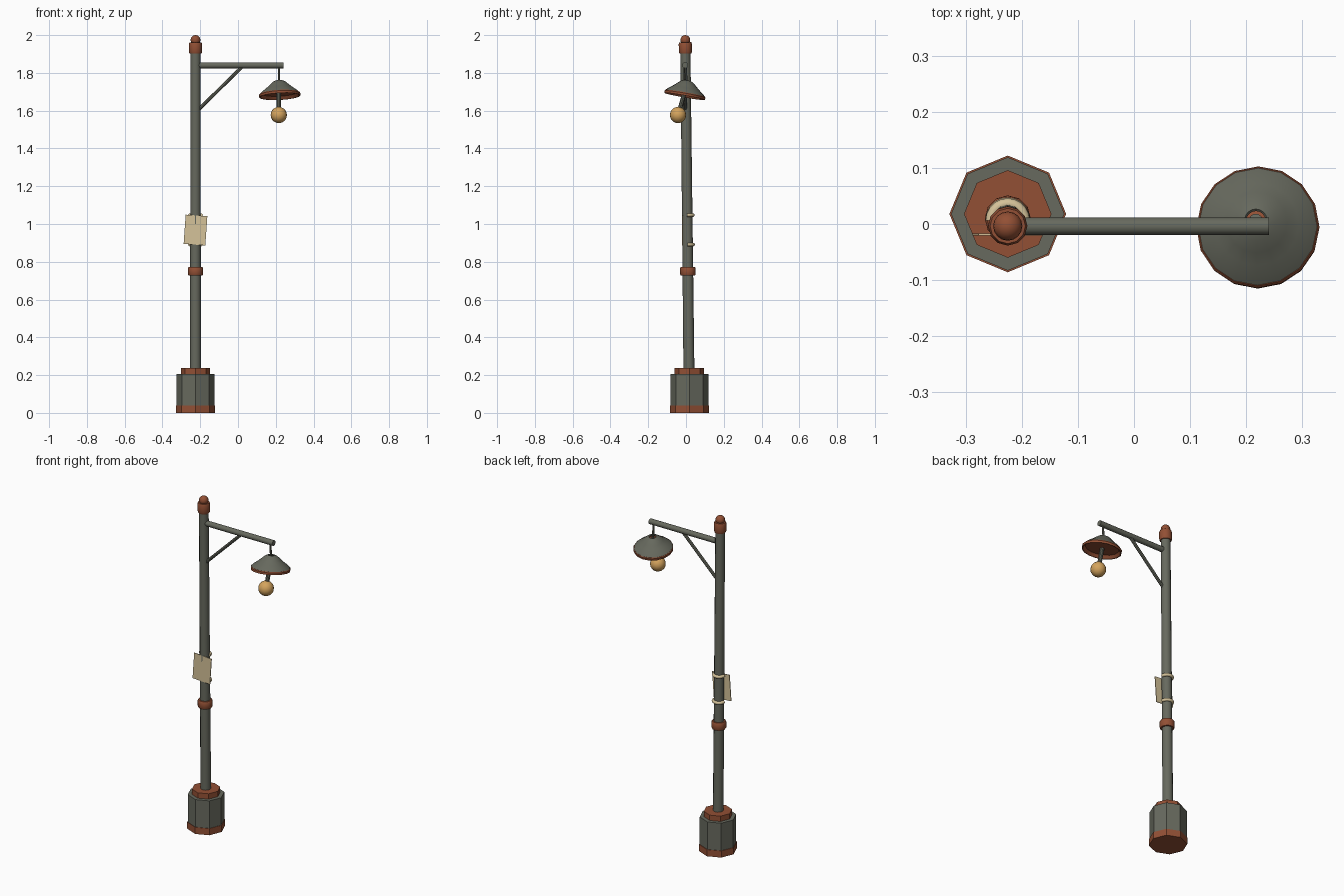
import bpy, bmesh, math
from mathutils import Vector, Matrix

if "Cube" in bpy.data.objects:
    bpy.data.objects.remove(bpy.data.objects["Cube"])


def material(name, rgb):
    m = bpy.data.materials.new(name)
    m.diffuse_color = (*rgb, 1)
    m.use_nodes = True
    m.node_tree.nodes["Principled BSDF"].inputs["Base Color"].default_value = m.diffuse_color
    return m


IRON = material("iron", (0.135, 0.142, 0.112))
RUST = material("rust", (0.29, 0.08, 0.035))
CREAM = material("cream", (0.66, 0.54, 0.32))
GLOW = material("glow", (0.66, 0.37, 0.11))


def make(name, bm, mat, smooth=True, angle=35):
    bmesh.ops.recalc_face_normals(bm, faces=bm.faces)
    me = bpy.data.meshes.new(name)
    bm.to_mesh(me)
    bm.free()
    me.materials.append(mat)
    ob = bpy.data.objects.new(name, me)
    bpy.context.collection.objects.link(ob)
    if smooth:
        bpy.ops.object.select_all(action='DESELECT')
        ob.select_set(True)
        bpy.context.view_layer.objects.active = ob
        bpy.ops.object.shade_smooth_by_angle(angle=math.radians(angle))
    return ob


def lathe(name, profile, sides, mat, matrix, smooth=True, closed=False):
    """Spin an (r, z) profile; open profiles get end caps."""
    bm = bmesh.new()
    rings = [[bm.verts.new((r * math.cos(2 * math.pi * i / sides),
                            r * math.sin(2 * math.pi * i / sides), z))
              for i in range(sides)] for r, z in profile]
    pairs = list(zip(rings, rings[1:]))
    if closed:
        pairs.append((rings[-1], rings[0]))
    for a, b in pairs:
        for i in range(sides):
            j = (i + 1) % sides
            bm.faces.new((a[i], a[j], b[j], b[i]))
    if not closed:
        bm.faces.new(rings[0])
        bm.faces.new(rings[-1])
    bm.transform(matrix)
    return make(name, bm, mat, smooth)


def rod(name, a, b, r1, r2, sides, mat):
    a, b = Vector(a), Vector(b)
    d = b - a
    rot = d.to_track_quat('Z', 'Y').to_matrix().to_4x4()
    return lathe(name, [(r1, 0), (r2, d.length)], sides, mat,
                 Matrix.Translation(a) @ rot)


def ball(name, c, r, mat):
    bm = bmesh.new()
    bmesh.ops.create_uvsphere(bm, u_segments=16, v_segments=10, radius=r)
    bm.transform(Matrix.Translation(c))
    return make(name, bm, mat)


PX = -0.225


def pole_at(z):
    return Vector((PX, 0.018 - 0.011 * z, z))


# octagonal plinth
base = Matrix.Translation((PX, 0.018, 0))
lathe("plinth_foot", [(0.104, 0), (0.104, 0.04)], 8, RUST, base, False)
lathe("plinth_body", [(0.101, 0.04), (0.101, 0.205)], 8, IRON, base, False)
lathe("plinth_cap", [(0.078, 0.205), (0.078, 0.237)], 8, RUST, base, False)

# leaning pole with collar and top cap
rod("pole", pole_at(0.2), pole_at(1.93), 0.029, 0.0265, 12, IRON)
lean = Matrix.Rotation(0.011, 4, 'X')
for name, z, r, h in (("collar", 0.75, 0.041, 0.023), ("pole_cap", 1.932, 0.035, 0.03)):
    prof = [(r * 0.9, -h), (r, -h * 0.7), (r, h * 0.7), (r * 0.9, h)]
    lathe(name, prof, 12, RUST, Matrix.Translation(pole_at(z)) @ lean)
ball("finial", pole_at(1.974), 0.026, RUST)

# arm, brace and hanger
AY = -0.004
rod("arm", (PX, AY, 1.84), (0.241, AY, 1.84), 0.016, 0.016, 12, IRON)
rod("brace", (-0.215, AY, 1.60), (0.025, AY, 1.835), 0.009, 0.009, 8, IRON)
rod("hanger", (0.217, AY, 1.84), (0.217, 0.004, 1.745), 0.006, 0.006, 8, IRON)

# tilted lamp shade with rust rim and lining
apex = Vector((0.217, 0.007, 1.759))
tilt = (Matrix.Translation(apex) @ Matrix.Rotation(math.radians(-3), 4, 'Y')
        @ Matrix.Rotation(math.radians(-10), 4, 'X'))
dome = [(0.02, 0), (0.036, -0.008), (0.055, -0.025), (0.075, -0.042),
        (0.093, -0.055), (0.108, -0.070)]
lathe("shade", dome + [(r - 0.003, z - 0.004) for r, z in reversed(dome)],
      16, IRON, tilt, closed=True)
lathe("shade_lining", [(0.107, -0.068), (0.110, -0.073), (0.109, -0.085), (0.104, -0.085),
                       (0.090, -0.066), (0.070, -0.046), (0.02, -0.02)], 16, RUST, tilt)

# bulb on its stem
bulb = Vector((0.216, -0.042, 1.577))
rod("bulb_stem", apex - Vector((0, 0, 0.01)), bulb + Vector((0, 0.006, 0.02)),
    0.012, 0.012, 10, IRON)
ball("bulb", bulb, 0.043, GLOW)

# notice plate, slightly crooked, with the pole just showing through
bm = bmesh.new()
bmesh.ops.create_cube(bm, size=1)
bm.transform(Matrix.Translation((PX, -0.0185, 0.968)) @ Matrix.Rotation(math.radians(4), 4, 'Y')
             @ Matrix.Diagonal((0.115, 0.004, 0.155, 1)))
make("notice_plate", bm, CREAM, False)

# half-ring straps round the back of the pole
for k, z in enumerate((1.047, 0.891)):
    bm = bmesh.new()
    c = pole_at(z)
    n, m, R, r = 10, 8, 0.030, 0.0095
    rings = []
    for i in range(n + 1):
        a = math.pi * i / n
        out = Vector((math.cos(a), math.sin(a), 0))
        rings.append([bm.verts.new(c + out * (R + r * math.cos(2 * math.pi * j / m))
                                   + Vector((0, 0, r * math.sin(2 * math.pi * j / m))))
                      for j in range(m)])
    for p, q in zip(rings, rings[1:]):
        for j in range(m):
            bm.faces.new((p[j], p[(j + 1) % m], q[(j + 1) % m], q[j]))
    bm.faces.new(rings[0])
    bm.faces.new(rings[-1])
    make(f"strap_{k + 1}", bm, CREAM, angle=50)
